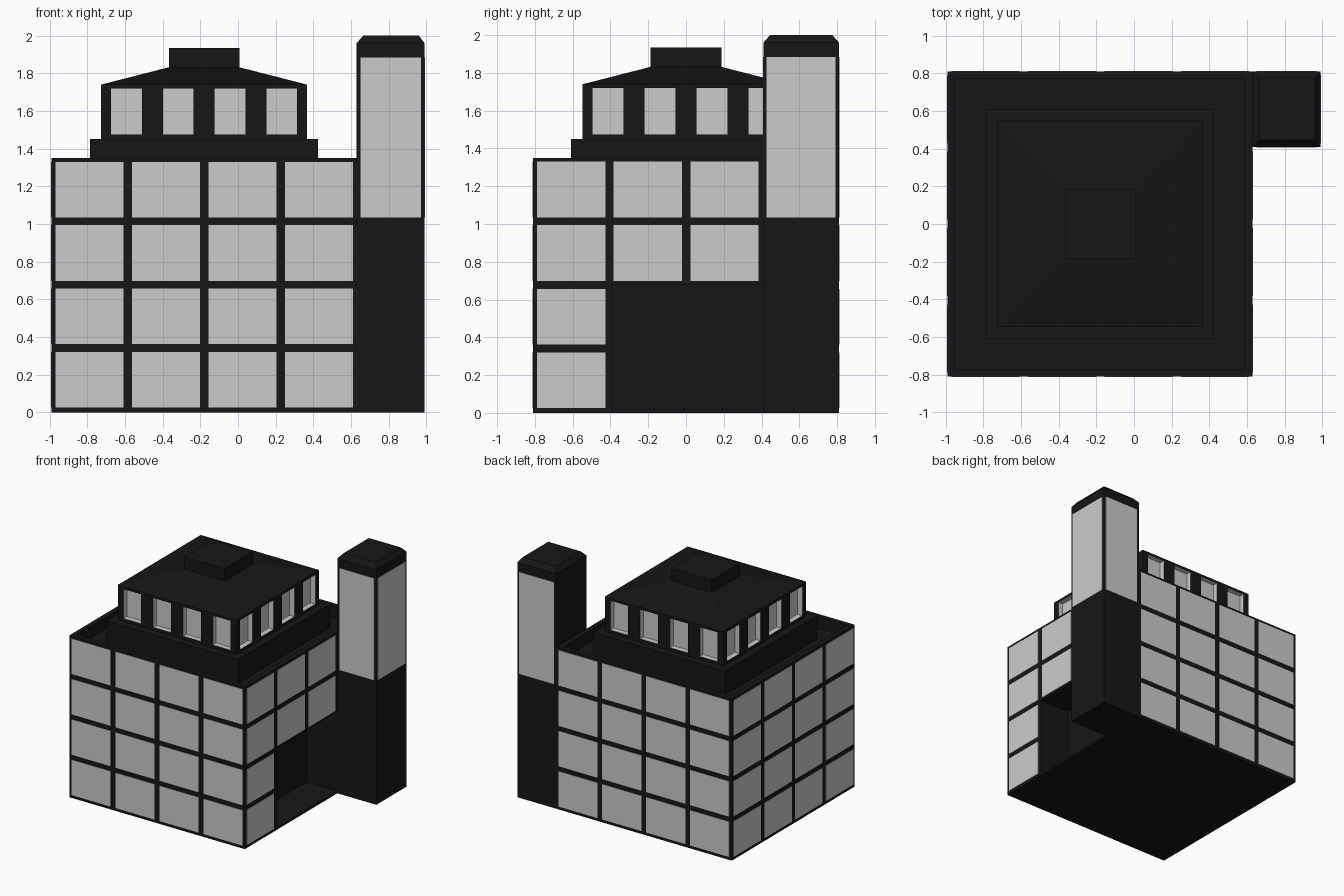
import bpy, bmesh

if "Cube" in bpy.data.objects:
    bpy.data.objects.remove(bpy.data.objects["Cube"])

def material(name, v):
    m = bpy.data.materials.new(name)
    m.diffuse_color = (v, v, v, 1)
    m.use_nodes = True
    m.node_tree.nodes["Principled BSDF"].inputs["Base Color"].default_value = m.diffuse_color
    return m

DARK, PALE = material("dark_frame", 0.008), material("pale_panel", 0.8)

def make(name, bm, mats=(DARK,), index=0):
    bmesh.ops.recalc_face_normals(bm, faces=bm.faces)
    for f in bm.faces:
        f.material_index = index
    me = bpy.data.meshes.new(name)
    bm.to_mesh(me)
    bm.free()
    for m in mats:
        me.materials.append(m)
    ob = bpy.data.objects.new(name, me)
    bpy.context.collection.objects.link(ob)
    return ob

def add_box(bm, x, y, z):
    for v in bmesh.ops.create_cube(bm, size=1)["verts"]:
        v.co = [(a + b) / 2 + c * (b - a) for (a, b), c in zip((x, y, z), v.co)]

def boxes(name, items, mats=(DARK,), index=0):
    bm = bmesh.new()
    for it in items:
        add_box(bm, *it)
    return make(name, bm, mats, index)

def stack(name, rings):
    """Solid through rectangular rings (x0, x1, y0, y1, z)."""
    bm = bmesh.new()
    loops = [[bm.verts.new(p) for p in ((a, c, z), (b, c, z), (b, d, z), (a, d, z))]
             for a, b, c, d, z in rings]
    for lo, hi in zip(loops, loops[1:]):
        for i in range(4):
            j = (i + 1) % 4
            bm.faces.new((lo[i], lo[j], hi[j], hi[i]))
    bm.faces.new(loops[0])
    bm.faces.new(loops[-1])
    return make(name, bm)

def cut(ob, cutter):
    mod = ob.modifiers.new("cut", "BOOLEAN")
    mod.operation, mod.solver, mod.object = "DIFFERENCE", "EXACT", cutter
    bpy.context.view_layer.objects.active = ob
    bpy.ops.object.modifier_apply(modifier=mod.name)
    bpy.data.objects.remove(cutter)

X0, X1, Y0, Y1, H = -0.99, 0.63, -0.81, 0.81, 1.35
T = 0.003                                   # panel relief
CX = (X0 + X1) / 2                          # block centre

# main block with sunken roof and entrance recess
block = boxes("main_block", [((X0, X1), (Y0, Y1), (0, H))])
cut(block, boxes("roof_cutter", [((X0 + .04, X1 - .04), (Y0 + .04, Y1 - .04), (1.25, 1.5))]))
cut(block, boxes("entrance_cutter", [((X1 - .28, X1 + .1), (-.395, .41), (.02, .68))]))

# facade panels, 4 x 4 per side, fewer around entrance and tower
panels = []
for row in range(4):
    z0 = .025 + row * .3367
    z = (z0, z0 + .295)
    for col in range(4):
        o = .022 + col * .4055
        x, y = (X0 + o, X0 + o + .361), (Y0 + o, Y0 + o + .361)
        panels += [(x, (Y0 - T, Y0 + T), z), (x, (Y1 - T, Y1 + T), z),
                   ((X0 - T, X0 + T), y, z)]
        if col == 0 or (row > 1 and col < 3):
            panels.append(((X1 - T, X1 + T), y, z))
boxes("facade_panels", panels, (PALE,))

# corner tower with chamfered cap
stack("tower", [(X1, .99, .41, .81, 0), (X1, .99, .41, .81, 1.96),
                (.665, .96, .445, .775, 2.0)])
z = (1.035, 1.885)
boxes("tower_panels", [((.65, .972), (.41 - T, .41 + T), z),
                       ((.65, .972), (.81 - T, .81 + T), z),
                       ((.99 - T, .99 + T), (.427, .792), z)], (PALE,))

# penthouse plinth
boxes("penthouse_base", [((CX - .605, CX + .605), (-.61, .61), (1.24, 1.45))])

# penthouse with four recessed windows per side
W, D = .547, .045
house = boxes("penthouse", [((CX - W, CX + W), (-W, W), (1.45, 1.74))], (DARK, PALE))
cutters = []
for k in range(4):
    c = (k - 1.5) * .275
    x, y, z = (CX + c - .082, CX + c + .082), (c - .082, c + .082), (1.475, 1.72)
    for s in (-1, 1):
        span = sorted((s * (W - D), s * (W + .05)))
        cutters += [(x, span, z), ([CX + v for v in span], y, z)]
cut(house, boxes("window_cutter", cutters, (DARK, PALE), 1))

# hipped roof and cap block
stack("penthouse_roof", [(CX - W, CX + W, -W, W, 1.74),
                         (CX - .187, CX + .187, -.187, .187, 1.832)])
boxes("roof_cap", [((CX - .187, CX + .187), (-.187, .187), (1.82, 1.935))])
